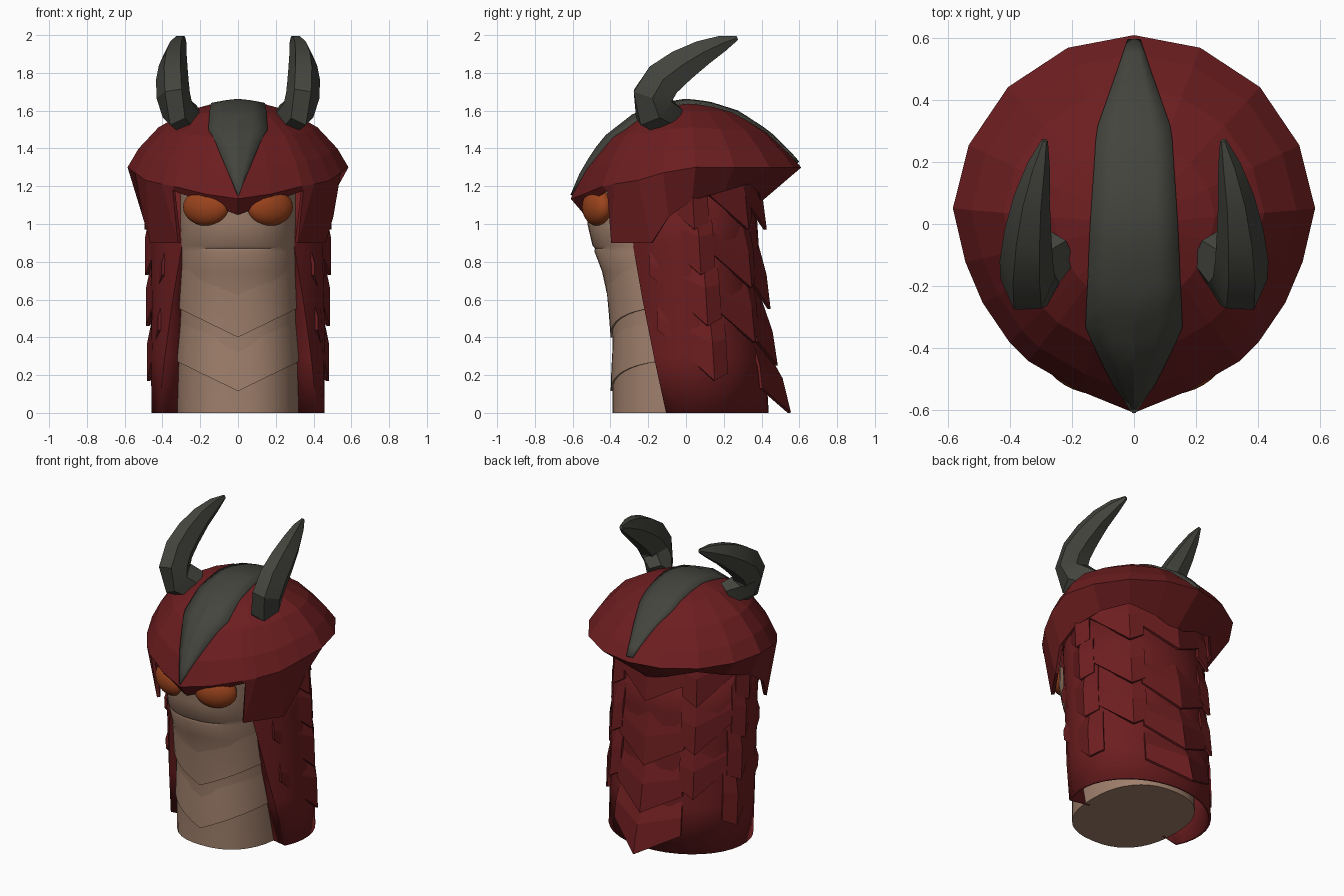
import bpy, bmesh
from math import sin, cos, pi, radians
from mathutils import Vector
from mathutils.bvhtree import BVHTree

cube = bpy.data.objects.get("Cube")
if cube:
    bpy.data.objects.remove(cube, do_unlink=True)


def material(name, rgb):
    m = bpy.data.materials.new(name)
    m.use_nodes = True
    m.diffuse_color = (*rgb, 1)
    bsdf = m.node_tree.nodes["Principled BSDF"]
    bsdf.inputs["Base Color"].default_value = (*rgb, 1)
    bsdf.inputs["Roughness"].default_value = 0.8
    return m


RED = material("dark red", (0.150, 0.0125, 0.0140))
TAN = material("tan skin", (0.35, 0.215, 0.15))
GREY = material("charcoal horn", (0.056, 0.058, 0.047))
ORANGE = material("orange eye", (0.33, 0.057, 0.012))


def lerp(table, t):
    """Piecewise linear lookup in a list of (key, value)."""
    for (a, va), (b, vb) in zip(table, table[1:]):
        if t <= b:
            return va + (vb - va) * max(0, (t - a) / (b - a))
    return table[-1][1]


def loft(name, rows, mat, closed=False, caps=False, smooth=None, solid=0):
    """Skin a list of equally long point rows."""
    bm = bmesh.new()
    vs = [[bm.verts.new(p) for p in row] for row in rows]
    n = len(rows[0])
    for r0, r1 in zip(vs, vs[1:]):
        for i in range(n if closed else n - 1):
            j = (i + 1) % n
            bm.faces.new((r0[i], r0[j], r1[j], r1[i]))
    if caps:
        bm.faces.new(vs[0])
        bm.faces.new(vs[-1])
    bmesh.ops.remove_doubles(bm, verts=bm.verts, dist=0.0005)
    bmesh.ops.recalc_face_normals(bm, faces=bm.faces)
    mesh = bpy.data.meshes.new(name)
    bm.to_mesh(mesh)
    bm.free()
    ob = bpy.data.objects.new(name, mesh)
    bpy.context.collection.objects.link(ob)
    mesh.materials.append(mat)
    if smooth:
        bpy.ops.object.select_all(action='DESELECT')
        ob.select_set(True)
        bpy.context.view_layer.objects.active = ob
        bpy.ops.object.shade_smooth_by_angle(angle=radians(smooth))
    if solid:
        mod = ob.modifiers.new("thickness", 'SOLIDIFY')
        mod.thickness = solid
        mod.offset = 0
    return ob


# Body: squarish column that swells forward into a head with a jaw crease
FRONT = [(0, -.39), (.4, -.39), (.6, -.412), (.75, -.445), (.855, -.485),
         (.87, -.482), (.885, -.495), (1, -.522), (1.17, -.522)]
BACK = [(0, .38), (1.17, .32)]


def power(v, e):
    return (abs(v) ** e) * (1 if v > 0 else -1)


def body_point(a, z, off=0):
    f, b = lerp(FRONT, z), lerp(BACK, z)
    return ((.325 + off) * power(sin(a), .85),
            (f + b) / 2 - ((b - f) / 2 + off) * power(cos(a), .85), z)


loft("body", [[body_point(2 * pi * i / 40, z) for i in range(40)]
              for z, _ in FRONT], TAN, closed=True, caps=True, smooth=40)

# Chest scales: shallow overlapping bands with a V-shaped lower edge
for k, zc in enumerate((.4, .115)):
    rows = []
    for t, off in ((0, -.01), (0, .009), (.5, .005), (1, -.002)):
        row = []
        for i in range(-10, 11):
            a = radians(9 * i)
            edge = zc + .16 * abs(body_point(a, 0)[0]) / .32
            row.append(body_point(a, edge + t * .24, off))
        rows.append(row)
    loft(f"chest_scale_{k + 1}", rows, TAN, smooth=40)


# Cloak: red mantle wrapped round the sides and back, open at the hem
def cloak_point(a, z, off=0):
    yc = .05 - .05 * z
    ry = .38 - .01 * z
    return Vector(((.452 + off) * sin(a), yc + (ry + off) * cos(a), z))


rows = []
for z in (0, .3, .6, .9, 1.2):
    amax = radians(113 + 29 * min(z, .95))
    row = [cloak_point(amax * i / 12, z) for i in range(-12, 13)]
    inner_y = row[0].y + .03
    row = [Vector((-.29, inner_y, z))] + row + [Vector((.29, inner_y, z))]
    rows.append(row)
loft("cloak", rows, RED, smooth=35, solid=.016)


# Feathers: pointed plates that stand off the cloak down to the tip
def feather(name, angles, tip, rises, height, off, puff):
    top, mid, bottom = [], [], []
    for a, rise, flare in zip(angles, rises, (.25, 1, .2)):
        a = radians(a)
        z = tip + rise
        bottom.append(cloak_point(a, z, off * flare + .008))
        mid.append(cloak_point(a, (z + tip + height) / 2, off * flare * puff + .008))
        top.append(cloak_point(a, tip + height, -.005))
    loft(name, [bottom, mid, top], RED, solid=.016)


for side, label in ((1, "left"), (-1, "right")):
    for k, z in enumerate((.97, .73, .46, .17)):
        feather(f"{label}_side_feather_{k + 1}",
                [side * a for a in (132 - 5 * k, 84 - 3 * k, 72 - 3 * k)],
                z, (.27, 0, .04), .4, .03, 1)
    for k, z in enumerate((.97, .66, .37)):
        feather(f"{label}_rear_feather_{k + 1}", [side * a for a in (72, 38, 27)],
                z, (.19, 0, .06), .36, .032, .75)
for k, (z, off) in enumerate(((.97, .04), (.55, .035), (.25, .055), (0, .11))):
    feather(f"back_feather_{k + 1}", (-30, 0, 30), z, (.13, 0, .13), .36, off, .7)

# Helmet: faceted dome; half columns run from the back to the front
RIM = [(0, .60, 1.30), (.21, .56, 1.30), (.40, .435, 1.30), (.525, .25, 1.30),
       (.575, .05, 1.30), (.535, -.12, 1.27), (.48, -.25, 1.23),
       (.395, -.375, 1.21), (.335, -.435, 1.20), (.17, -.53, 1.16), (0, -.60, 1.135)]
LIP = [(0, .385, 1.12), (.15, .385, 1.17), (.31, .33, 1.22), (.43, .20, 1.18),
       (.48, .03, 1.13), (.495, -.09, 1.04), (.455, -.18, .90),
       (.31, -.39, .90), (.34, -.41, 1.18), (.17, -.50, 1.12), (0, -.53, 1.055)]


def full(half):
    return half + [(-x, y, z) for x, y, z in half[-2:0:-1]]


def dome_ring(f, h):
    """Ring at a share f of the rim's radius; the back slopes straighter."""
    return [(x * f, y * f, z + (1.645 - z) * h * (1 - .4 * f ** 3 * max(0, y / .6)))
            for x, y, z in full(RIM)]


DOME = [(1, 0), (.9, .28), (.72, .6), (.45, .85), (.2, .96), (0, 1)]
rings = [dome_ring(f, h) for f, h in DOME]
helmet = loft("helmet", [full(LIP)] + rings, RED, closed=True, solid=.02)

# Crest: raised grey stripe laid over the dome
probe = bmesh.new()
probe.from_mesh(helmet.data)
tree = BVHTree.FromBMesh(probe)
WIDTH = [(-.597, .002), (-.5, .07), (-.33, .155), (0, .14), (.3, .12),
         (.5, .048), (.59, .018)]
rows = []
for i in range(27):
    y = -.597 + 1.182 * i / 26
    w = lerp(WIDTH, y)
    row = []
    for s in (-1, -.5, 0, .5, 1):
        hit = tree.ray_cast(Vector((s * w, y, 3)), Vector((0, 0, -1)))[0]
        if hit:
            row.append(hit + Vector((0, y * .01, .01)))
    if len(row) == 5:
        rows.append(row)
probe.free()
loft("crest", rows, GREY, smooth=20, solid=.018)

# Horns: six-sided tapering tubes that curl outward, up and back
HORN = [(.25, -.085, 1.545, .088), (.32, -.165, 1.60, .105), (.343, -.175, 1.68, .104),
        (.348, -.12, 1.765, .100), (.343, -.025, 1.838, .088),
        (.33, .085, 1.905, .068), (.308, .19, 1.955, .043), (.288, .27, 1.985, .012)]
for side, label in ((1, "left"), (-1, "right")):
    path = [Vector((side * x, y, z)) for x, y, z, _ in HORN]
    rows = []
    for i, p in enumerate(path):
        t = (path[min(i + 1, len(path) - 1)] - path[max(i - 1, 0)]).normalized()
        v = t.cross(Vector((1, 0, 0))).normalized()
        u = v.cross(t)
        r = HORN[i][3]
        rows.append([p + r * (.86 * cos(k * pi / 3) * u + 1.15 * sin(k * pi / 3) * v)
                     for k in range(6)])
    loft(f"{label}_horn", rows, GREY, closed=True, caps=True, smooth=25)

    # Eye: flattened ball tucked under the visor
    bpy.ops.mesh.primitive_uv_sphere_add(segments=24, ring_count=14, radius=1,
                                         location=(side * .167, -.468, 1.09))
    eye = bpy.context.object
    eye.name = f"{label}_eye"
    eye.scale = (.13, .072, .1)
    eye.rotation_euler = (0, 0, side * radians(22))
    eye.data.materials.append(ORANGE)
    bpy.ops.object.shade_smooth()
